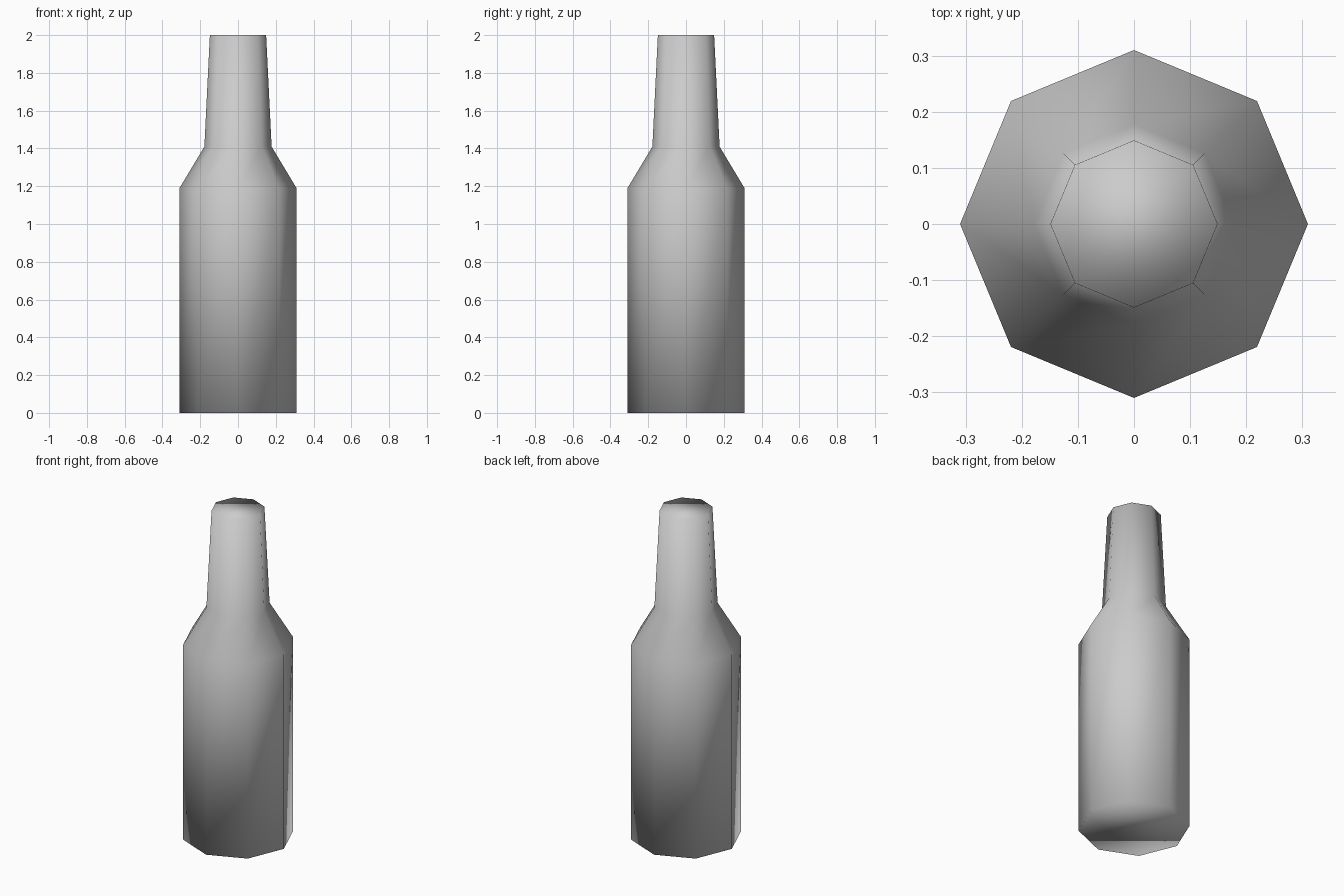
import bpy
import bmesh
from math import cos, sin, tau

SIDES = 8
PROFILE = [(0.31, 0.0), (0.31, 1.19), (0.178, 1.41), (0.149, 2.0)]  # radius, height

cube = bpy.data.objects.get("Cube")
if cube:
    bpy.data.objects.remove(cube, do_unlink=True)

# Grey material
grey = bpy.data.materials.new("plain_grey")
grey.use_nodes = True
colour = (0.6, 0.6, 0.6, 1.0)
grey.diffuse_color = colour
grey.node_tree.nodes["Principled BSDF"].inputs["Base Color"].default_value = colour

# Eight-sided bottle body, shoulder and neck, with closed ends
bm = bmesh.new()
rings = [[bm.verts.new((r * cos(tau * i / SIDES), r * sin(tau * i / SIDES), z))
          for i in range(SIDES)] for r, z in PROFILE]
for low, high in zip(rings, rings[1:]):
    for i in range(SIDES):
        j = (i + 1) % SIDES
        bm.faces.new((low[i], low[j], high[j], high[i]))
bm.faces.new(rings[0][::-1])
bm.faces.new(rings[-1])

# Smooth shading runs over every edge, ends included
for face in bm.faces:
    face.smooth = True

mesh = bpy.data.meshes.new("bottle")
bm.to_mesh(mesh)
bm.free()
mesh.materials.append(grey)
bottle = bpy.data.objects.new("bottle", mesh)
bpy.context.scene.collection.objects.link(bottle)
